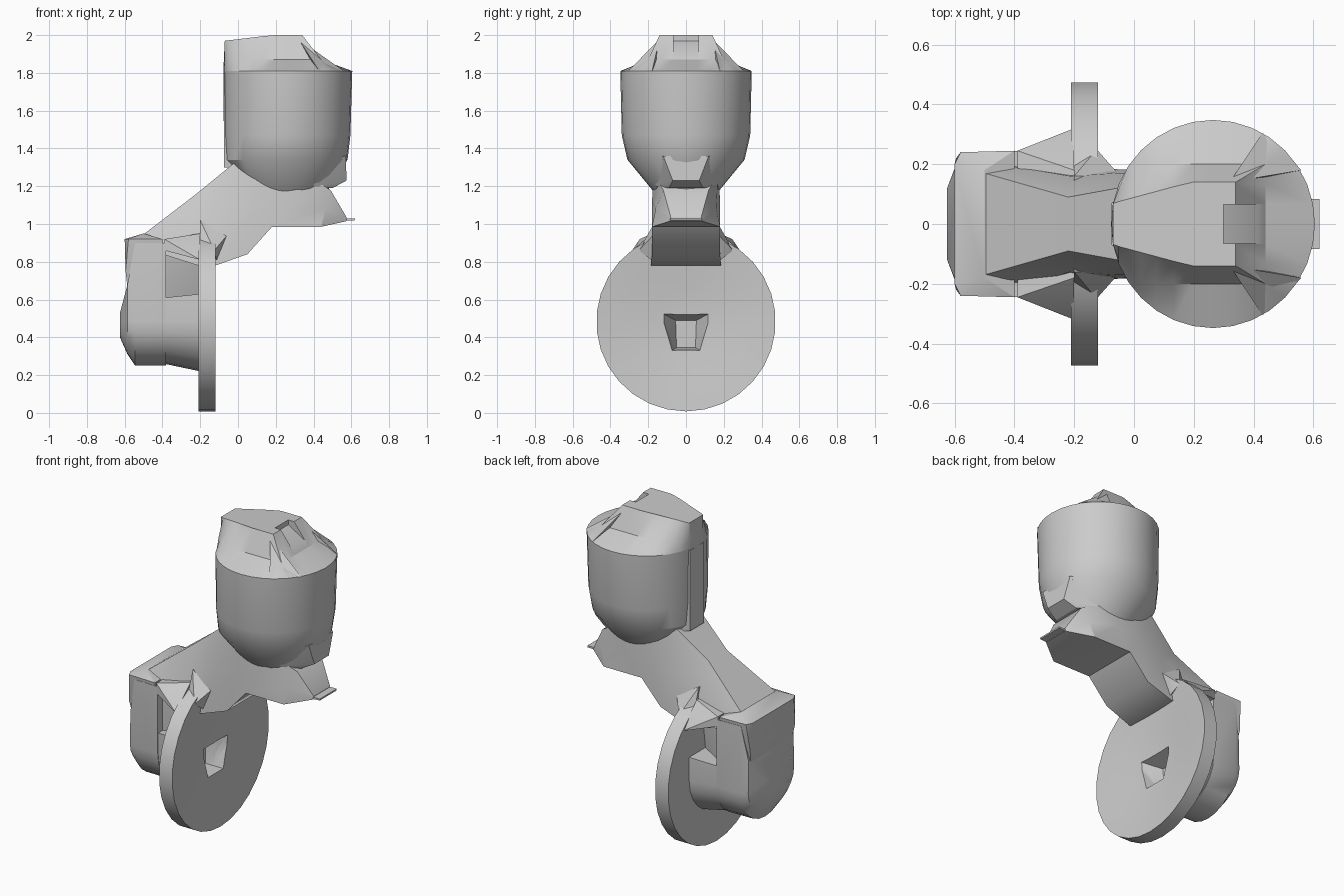
import bpy, bmesh, math
from math import pi, cos, sin

old = bpy.data.objects.get("Cube")
if old:
    bpy.data.objects.remove(old, do_unlink=True)

grey = bpy.data.materials.new("plain grey")
grey.use_nodes = True
GREY = (0.6, 0.6, 0.6, 1)
grey.diffuse_color = GREY
grey.node_tree.nodes["Principled BSDF"].inputs["Base Color"].default_value = GREY


def finish(name, bm):
    bmesh.ops.remove_doubles(bm, verts=bm.verts, dist=0.0005)
    bmesh.ops.recalc_face_normals(bm, faces=bm.faces)
    mesh = bpy.data.meshes.new(name)
    bm.to_mesh(mesh)
    bm.free()
    mesh.materials.append(grey)
    ob = bpy.data.objects.new(name, mesh)
    bpy.context.collection.objects.link(ob)
    return ob


def loft(name, rings):
    """Skin closed rings of equal length and cap both ends."""
    bm = bmesh.new()
    loops = [[bm.verts.new(p) for p in ring] for ring in rings]
    n = len(loops[0])
    for a, b in zip(loops, loops[1:]):
        for i in range(n):
            j = (i + 1) % n
            bm.faces.new((a[i], a[j], b[j], b[i]))
    bm.faces.new(loops[0])
    bm.faces.new(loops[-1])
    return finish(name, bm)


def hull(name, half):
    """Convex solid from points mirrored across y."""
    bm = bmesh.new()
    for x, y, z in half:
        bm.verts.new((x, y, z))
        bm.verts.new((x, -y, z))
    res = bmesh.ops.convex_hull(bm, input=bm.verts)
    junk = {g for g in res["geom_interior"] + res["geom_unused"]
            if isinstance(g, bmesh.types.BMVert)}
    bmesh.ops.delete(bm, geom=list(junk), context="VERTS")
    return finish(name, bm)


def cut(obs, cutter):
    cutter.hide_render = True
    for ob in obs:
        mod = ob.modifiers.new("cut", "BOOLEAN")
        mod.operation = "DIFFERENCE"
        mod.object = cutter
        bpy.context.view_layer.objects.active = ob
        bpy.ops.object.modifier_apply(modifier=mod.name)
    bpy.data.objects.remove(cutter, do_unlink=True)


def clamp(v, lo, hi):
    return max(lo, min(hi, v))


# Round flange with a shallow dish, turned about the x axis
CZ, SIDES = 0.483, 30


def wheel(x, r):
    return [(x, r * sin(2 * pi * i / SIDES), CZ - r * cos(2 * pi * i / SIDES))
            for i in range(SIDES)]


flange = loft("flange", [wheel(-0.21, 0.1), wheel(-0.21, 0.475), wheel(-0.12, 0.475),
                         wheel(-0.133, 0.33), wheel(-0.152, 0.18), wheel(-0.158, 0.06)])


# Housing: flat top and sides over a half-round bottom
def arch(x, w, bottom, top, tw):
    pts = [(x, tw, top)]
    for i in range(13):
        a = pi * i / 12
        pts.append((x, w * cos(a), CZ - (CZ - bottom) * sin(a)))
    return pts + [(x, -tw, top)]


housing = loft("housing", [
    arch(-0.625, 0.12, 0.4, 0.53, 0.12),
    arch(-0.585, 0.225, 0.31, 0.68, 0.22),
    arch(-0.545, 0.24, 0.25, 0.9, 0.24),
    arch(-0.38, 0.245, 0.25, 0.9, 0.245)])
hull("housing_top_edge", [(-0.6, 0.2, 0.92), (-0.58, 0.24, 0.92), (-0.595, 0.22, 0.75),
                          (-0.585, 0.2, 0.66), (-0.4, 0.245, 0.92), (-0.4, 0.2, 0.66),
                          (-0.5, 0.18, 0.95)])

# Flared joint behind the flange, with an open pocket on each side above it
joint = loft("flared_joint", [arch(-0.39, 0.24, 0.26, 0.61, 0.24),
                              arch(-0.2, 0.27, 0.22, 0.63, 0.27)])
hull("pocket_core", [(-0.39, 0.2, 0.6), (-0.39, 0.2, 0.9),
                     (-0.2, 0.1, 0.6), (-0.2, 0.14, 0.9)])
hull("pocket_ledge", [(-0.39, 0.245, 0.86), (-0.39, 0.245, 0.92), (-0.2, 0.32, 0.81),
                      (-0.2, 0.27, 0.87), (-0.2, 0.18, 0.95)])

# Tapered recess in the middle of the flange
recess = hull("recess_cutter", [(-0.1, 0.15, 0.54), (-0.1, 0.085, 0.325),
                                (-0.26, 0.055, 0.49), (-0.26, 0.05, 0.345)])
cut([flange, joint], recess)

# Slanted neck: (top x, z, half width), (middle half width), (bottom x, z, half width)
stations = [
    ((-0.5, 0.945, 0.17), 0.2, (-0.4, 0.84, 0.22)),
    ((-0.22, 1.16, 0.09), 0.16, (-0.21, 0.78, 0.18)),
    ((0.0, 1.34, 0.13), 0.17, (-0.12, 0.78, 0.185)),
    ((0.16, 1.33, 0.17), 0.175, (0.05, 0.84, 0.18)),
    ((0.36, 1.26, 0.17), 0.18, (0.18, 0.985, 0.18)),
    ((0.49, 1.18, 0.12), 0.16, (0.44, 0.985, 0.18)),
    ((0.575, 1.035, 0.08), 0.085, (0.575, 1.015, 0.085))]
rings = []
for (tx, tz, tw), mw, (bx, bz, bw) in stations:
    mx, mz = (tx + bx) / 2, (tz + bz) / 2
    rings.append([(tx, tw, tz), (mx, mw, mz), (bx, bw, bz),
                  (bx, -bw, bz), (mx, -mw, mz), (tx, -tw, tz)])
loft("neck", rings)
hull("neck_lip", [(0.56, 0.083, 1.017), (0.56, 0.083, 1.03),
                  (0.62, 0.083, 1.02), (0.62, 0.083, 1.03)])
hull("neck_fillet", [(-0.2, 0.2, 0.9), (-0.125, 0.25, 0.86), (-0.11, 0.17, 0.8),
                     (-0.05, 0.165, 0.95), (-0.2, 0.16, 1.02)])

# Drum with a narrowing base
N = 32


def oval(cx, rx, ry, z):
    return [(cx + rx * cos(2 * pi * i / N), ry * sin(2 * pi * i / N), z) for i in range(N)]


loft("drum", [oval(0.26, 0.21, 0.17, 1.17), oval(0.255, 0.325, 0.31, 1.34),
              oval(0.26, 0.335, 0.34, 1.47), oval(0.264, 0.341, 0.348, 1.81)])
hull("drum_front_block", [(0.4, 0.2, 1.34), (0.57, 0.12, 1.36), (0.575, 0.07, 1.23),
                          (0.5, 0.09, 1.19), (0.4, 0.16, 1.2)])
hull("drum_back_block", [(-0.075, 0.07, 1.8), (-0.075, 0.07, 1.3), (0.05, 0.15, 1.3),
                         (0.05, 0.15, 1.8)])

# Cap: rises from the drum rim to a narrow flat ridge
rim = oval(0.264, 0.341, 0.348, 1.81)
shoulder, ridge = [], []
for x, y, z in rim:
    sx = clamp(x, -0.075, 0.44)
    sw = 0.09 + 0.11 * clamp((sx + 0.075) / 0.1, 0, 1)
    shoulder.append((sx, clamp(y, -sw, sw), 1.87))
    rx = clamp(x, -0.07, 0.34)
    rw = 0.07 + 0.07 * clamp((rx + 0.07) / 0.26, 0, 1)
    ridge.append((rx, clamp(y, -rw, rw), 1.97 + 0.03 * clamp((rx + 0.07) / 0.25, 0, 1)))
cap = loft("cap", [rim, shoulder, ridge])
notch = hull("notch_cutter", [(x, 0.065, z) for x, z in
                              ((0.3, 1.97), (0.3, 2.1), (0.6, 2.1), (0.6, 1.82), (0.42, 1.9))])
cut([cap], notch)

# Corner ribs beside the cap slope
for s, side in ((1, "left"), (-1, "right")):
    bm = bmesh.new()
    pts = [(0.32, 0.14, 1.98), (0.435, 0.18, 1.88), (0.43, 0.305, 1.81),
           (0.56, 0.18, 1.81), (0.4, 0.14, 1.81)]
    for x, y, z in pts:
        bm.verts.new((x, s * y, z))
    bmesh.ops.convex_hull(bm, input=bm.verts)
    finish("cap_rib_" + side, bm)

# Smooth rounded areas, keep hard edges
bpy.ops.object.select_all(action="DESELECT")
for ob in bpy.context.scene.objects:
    if ob.type == "MESH" and grey.name in ob.data.materials:
        ob.select_set(True)
        bpy.context.view_layer.objects.active = ob
bpy.ops.object.shade_smooth_by_angle(angle=math.radians(30))
